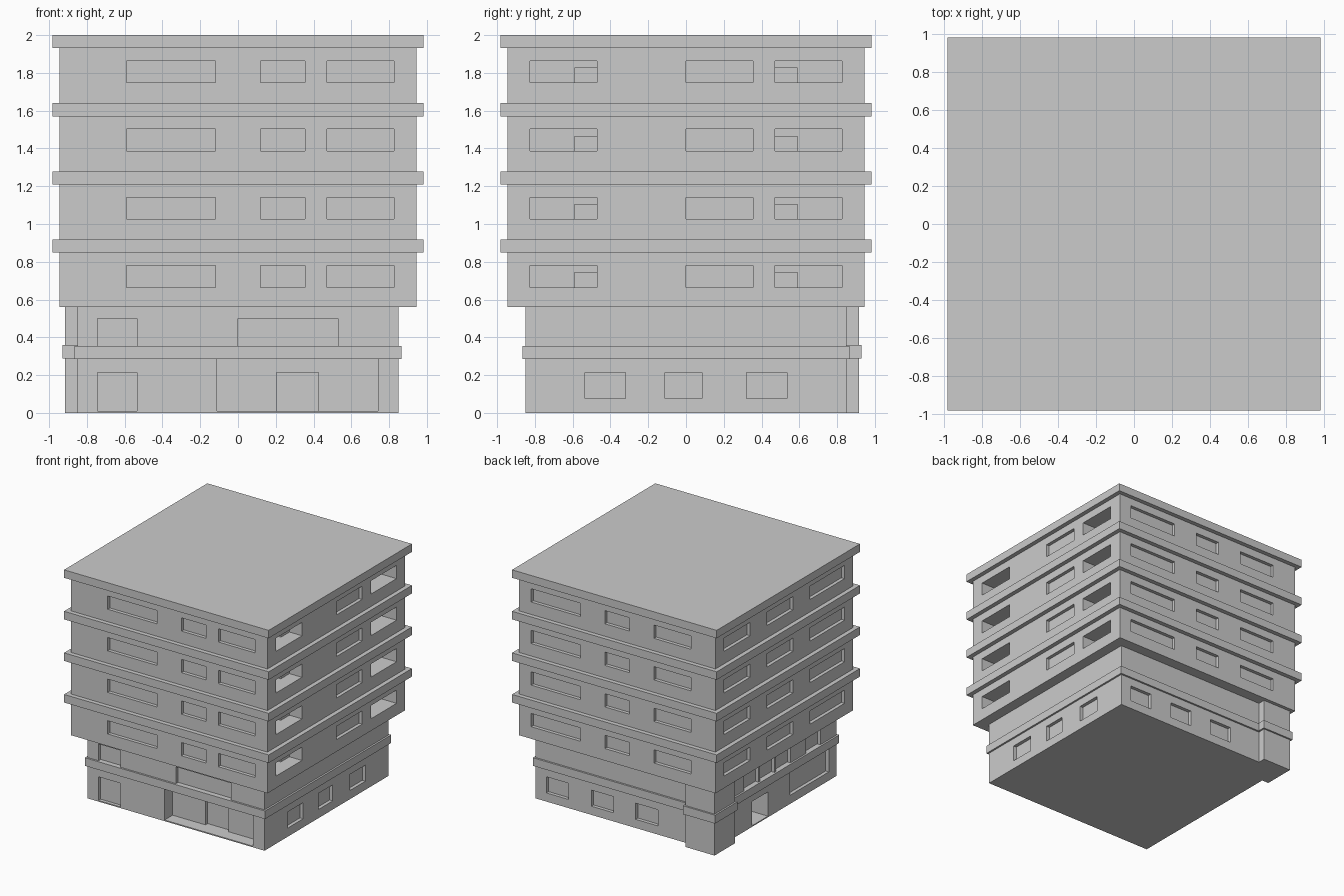
import bpy, bmesh

if "Cube" in bpy.data.objects:
    bpy.data.objects.remove(bpy.data.objects["Cube"])

U = 0.118  # facade grid module


def add_box(bm, x, y, z):
    v = bmesh.ops.create_cube(bm, size=1)["verts"]
    for p in v:
        p.co = (x[0] + (p.co.x + .5) * (x[1] - x[0]),
                y[0] + (p.co.y + .5) * (y[1] - y[0]),
                z[0] + (p.co.z + .5) * (z[1] - z[0]))


def boxes(name, items):
    bm = bmesh.new()
    for it in items:
        add_box(bm, *it)
    me = bpy.data.meshes.new(name)
    bm.to_mesh(me)
    bm.free()
    ob = bpy.data.objects.new(name, me)
    bpy.context.collection.objects.link(ob)
    return ob


def recess(side, half, span, z, depth=0.03, start=0.0):
    """Cutter box on one facade, beginning 'start' inside the wall face."""
    a, b = half - start - depth, half - start + 0.05
    if side == "front":
        return (span, (-b, -a), z)
    if side == "back":
        return (span, (a, b), z)
    if side == "right":
        return ((a, b), span, z)
    return ((-b, -a), span, z)


def carve(ob, items):
    cutter = boxes("cutter", items)
    cutter.hide_render = True
    mod = ob.modifiers.new("openings", "BOOLEAN")
    mod.operation = "DIFFERENCE"
    mod.solver = "EXACT"
    mod.object = cutter
    dg = bpy.context.evaluated_depsgraph_get()
    me = bpy.data.meshes.new_from_object(ob.evaluated_get(dg))
    ob.modifiers.clear()
    ob.data = me
    bpy.data.objects.remove(cutter)


# upper storeys with window recesses and deep right-hand balconies
H = 0.945
tower = boxes("upper_storeys", [((-H, H), (-H, H), (0.56, 1.97))])
windows = {
    "front": [(-5, -1), (1, 3), (4, 7)],
    "back": [(3, 7), (-1, 1), (-6, -3)],
    "left": [(4, 7), (-1, 2), (-7, -3)],
    "right": [(-7, -4), (0, 3), (4, 7)],
}
cuts, blocks = [], []
for i in range(4):
    z = (0.665 + 0.361 * i, 0.78 + 0.361 * i)
    for side, spans in windows.items():
        for a, b in spans:
            deep = side == "right" and a != 0
            cuts.append(recess(side, H, (a * U, b * U), z, 0.24 if deep else 0.03))
    for s in (-1, 1):
        y = sorted((s * 4 * U, s * 5 * U))
        blocks.append(((0.69, 0.825), y, (z[0] - 0.01, z[0] + 0.08)))
carve(tower, cuts)
boxes("balcony_blocks", blocks)

# projecting floor slabs and roof
for i in range(4):
    z = 0.848 + 0.361 * i
    boxes("roof_slab" if i == 3 else "floor_slab",
          [((-0.983, 0.983), (-0.983, 0.983), (z, 2.0 if i == 3 else z + 0.07))])

# podium with entrance porch, doors and windows
P = 0.85
podium = boxes("podium", [((-P, P), (-P, P), (0, 0.57))])
low, upper = (0.075, 0.215), (0.34, 0.5)
cuts = [recess("front", P, (-0.745, -0.535), (0.01, 0.215)),
        recess("front", P, (-0.11, 0.74), (0.01, 0.3), 0.11),
        recess("front", P, (-0.745, -0.535), upper),
        recess("front", P, (0.0, 0.53), upper),
        recess("left", P, (0.09, 0.31), (0.01, 0.22), 0.22),
        recess("left", P, (-0.745, -0.21), (0.075, 0.29))]
cuts += [recess("right", P, s, low) for s in ((-0.535, -0.32), (-0.11, 0.085), (0.32, 0.535))]
cuts += [recess("back", P, (x, x + 0.213), low) for x in (0.532, 0.1, -0.325)]
cuts += [recess("left", P, (y, y + 0.2), upper) for y in (0.22, 0.0, -0.22, -0.63)]
carve(podium, cuts)
carve(podium, [recess("front", P, (0.205, 0.425), (0.01, 0.215), 0.03, 0.11)])
boxes("podium_band", [((-0.866, 0.866), (-0.866, 0.866), (0.285, 0.355))])

# corner stair pier at the back left
boxes("corner_pier", [((-0.915, -0.635), (0.635, 0.915), (0, 0.57))])
boxes("corner_pier_band", [((-0.93, -0.62), (0.62, 0.93), (0.287, 0.36))])
